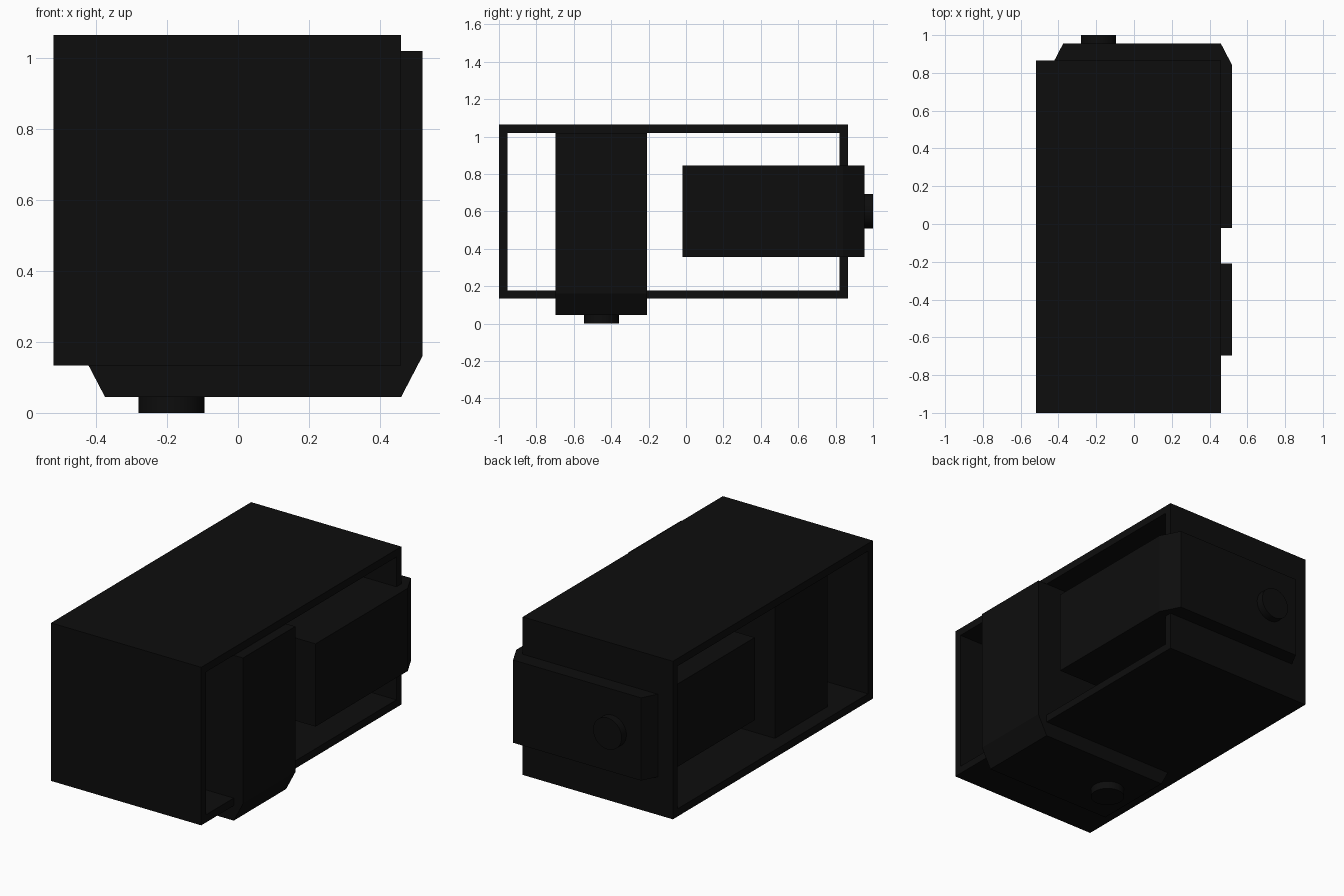
import bpy, bmesh, math
from mathutils import Matrix, Vector

cube = bpy.data.objects.get("Cube")
if cube:
    bpy.data.objects.remove(cube, do_unlink=True)

black = bpy.data.materials.new("matte_black")
black.use_nodes = True
black.diffuse_color = (0.004, 0.004, 0.004, 1)
black.node_tree.nodes["Principled BSDF"].inputs["Base Color"].default_value = (0.004, 0.004, 0.004, 1)


def add_object(name, bm):
    bmesh.ops.recalc_face_normals(bm, faces=bm.faces)
    mesh = bpy.data.meshes.new(name)
    bm.to_mesh(mesh)
    bm.free()
    mesh.materials.append(black)
    obj = bpy.data.objects.new(name, mesh)
    bpy.context.collection.objects.link(obj)
    return obj


# Rectangular sleeve, open on both x sides
X0, X1 = -0.52, 0.46
Y0, Y1, Z0, Z1 = -1.0, 0.865, 0.133, 1.065
WALL = 0.045


def ring(bm, x, inset):
    a, b, c, d = Y0 + inset, Y1 - inset, Z0 + inset, Z1 - inset
    return [bm.verts.new((x, y, z)) for y, z in ((a, c), (b, c), (b, d), (a, d))]


bm = bmesh.new()
rings = [ring(bm, X0, 0), ring(bm, X1, 0), ring(bm, X1, WALL), ring(bm, X0, WALL)]
for k in range(4):
    r, s = rings[k], rings[(k + 1) % 4]
    for i in range(4):
        j = (i + 1) % 4
        bm.faces.new((r[i], r[j], s[j], s[i]))
add_object("sleeve", bm)

# Sliding block: chamfered slab with a round knob on its outer end.
# Local axes: x across, y along its length, z through its thickness.
LENGTH, HALF = 0.975, 0.244
PROFILE = [(-0.435, 0), (0.52, 0), (0.52, LENGTH - 0.115), (0.46, LENGTH),
           (-0.375, LENGTH), (-0.435, LENGTH - 0.115)]


def add_block(name, matrix):
    bm = bmesh.new()
    face = bm.faces.new([bm.verts.new((x, y, -HALF)) for x, y in PROFILE])
    top = bmesh.ops.extrude_face_region(bm, geom=[face])["geom"]
    bmesh.ops.translate(bm, vec=(0, 0, 2 * HALF),
                        verts=[v for v in top if isinstance(v, bmesh.types.BMVert)])
    bm.transform(matrix)
    add_object(name + "_block", bm)

    bm = bmesh.new()
    place = Matrix.Translation((-0.187, LENGTH + 0.0175, 0)) @ Matrix.Rotation(math.pi / 2, 4, "X")
    bmesh.ops.create_cone(bm, cap_ends=True, segments=32, radius1=0.093, radius2=0.093,
                          depth=0.055, matrix=matrix @ place)
    knob = add_object(name + "_knob", bm)
    bpy.ops.object.select_all(action="DESELECT")
    knob.select_set(True)
    bpy.context.view_layer.objects.active = knob
    bpy.ops.object.shade_smooth_by_angle(angle=math.radians(30))


# One block points out of the back, the other out of the bottom
add_block("back", Matrix.Translation((0, -0.02, 0.601)))
add_block("bottom", Matrix.Translation((0, -0.4525, 1.02)) @ Matrix.Rotation(-math.pi / 2, 4, "X"))
